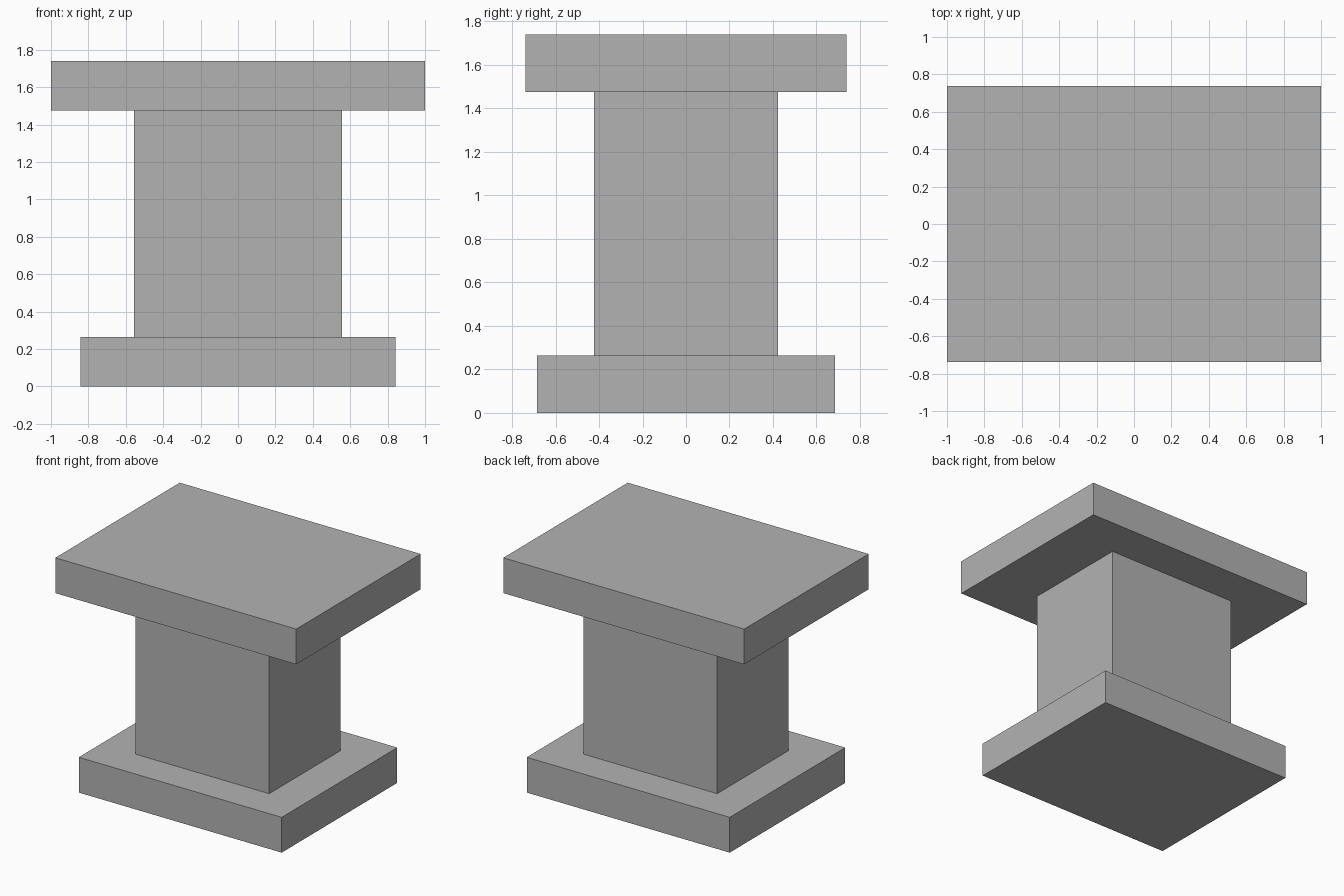
import bpy

cube = bpy.data.objects.get("Cube")
if cube:
    bpy.data.objects.remove(cube, do_unlink=True)

# Plain grey stone
grey = bpy.data.materials.new("plain grey")
grey.use_nodes = True
colour = (0.45, 0.45, 0.45, 1)
grey.diffuse_color = colour
grey.node_tree.nodes["Principled BSDF"].inputs["Base Color"].default_value = colour


def block(name, width, depth, bottom, top):
    bpy.ops.mesh.primitive_cube_add(size=1, location=(0, 0, (bottom + top) / 2))
    obj = bpy.context.object
    obj.name = name
    obj.scale = (width, depth, top - bottom)
    bpy.ops.object.transform_apply(location=False, rotation=False, scale=True)
    obj.data.materials.append(grey)
    return obj


# Base slab, column and top slab stacked on one another
block("base_slab", 1.685, 1.37, 0, 0.265)
block("column", 1.11, 0.845, 0.265, 1.475)
block("top_slab", 2.0, 1.475, 1.475, 1.74)
